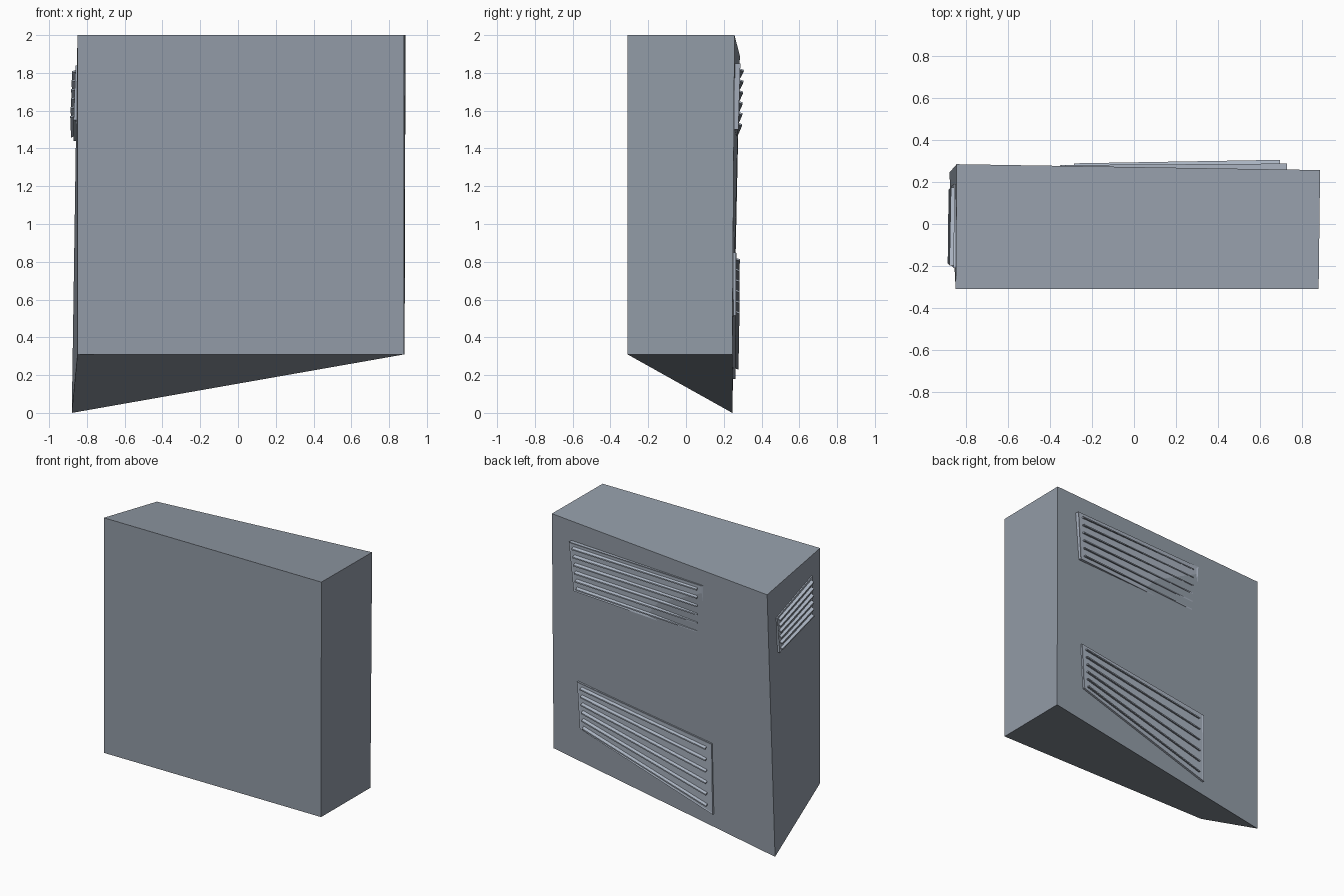
import bpy
import bmesh
from mathutils import Vector

if "Cube" in bpy.data.objects:
    bpy.data.objects.remove(bpy.data.objects["Cube"])


def paint(name, rgb):
    mat = bpy.data.materials.new(name)
    mat.diffuse_color = (*rgb, 1)
    mat.use_nodes = True
    mat.node_tree.nodes["Principled BSDF"].inputs["Base Color"].default_value = mat.diffuse_color
    return mat


BODY = paint("slate_grey", (.29, .33, .385))
VENT = paint("light_slate_grey", (.40, .45, .53))


def make_object(name, bm, mat):
    bmesh.ops.recalc_face_normals(bm, faces=bm.faces)
    mesh = bpy.data.meshes.new(name)
    bm.to_mesh(mesh)
    bm.free()
    mesh.materials.append(mat)
    obj = bpy.data.objects.new(name, mesh)
    bpy.context.collection.objects.link(obj)
    return obj


def hexahedron(bm, a, b):
    """Solid between two matching four-point loops; returns the second cap."""
    va = [bm.verts.new(p) for p in a]
    vb = [bm.verts.new(p) for p in b]
    bm.faces.new(va[::-1])
    cap = bm.faces.new(vb)
    for i in range(4):
        j = (i + 1) % 4
        bm.faces.new((va[i], va[j], vb[j], vb[i]))
    return cap


# Cabinet body: box with slanted underside, starting loops at front right
bm = bmesh.new()
hexahedron(bm,
           [(.878, -.31, .31), (.882, .245, .31), (-.88, .245, 0), (-.85, -.31, .31)],
           [(.88, -.31, 2), (.887, .257, 2), (-.845, .285, 1.89), (-.85, -.31, 2)])
make_object("cabinet_body", bm, BODY)


def vent(name, corners, out, slats=6, far=.7):
    """Louvred vent; corners of the outer rim: top start, top end, bottom end, bottom start.
    far scales how much the slats stick out at their end."""
    ts, te, be, bs = [Vector(c) for c in corners]
    out = Vector(out)

    # Rimmed back plate
    bm = bmesh.new()
    rim = [ts, te, be, bs]
    cap = hexahedron(bm, [p - out * .03 for p in rim], rim)
    bmesh.ops.recalc_face_normals(bm, faces=bm.faces)
    bmesh.ops.inset_region(bm, faces=[cap], thickness=.016)
    for v in cap.verts:
        v.co -= out * .003
    make_object(name + "_plate", bm, VENT)

    # Tilted slats fanned between the two ends
    bm = bmesh.new()
    up = Vector((0, 0, 1))
    profile = [(-.02, .012), (.019, -.001), (.019, -.010), (-.02, .003)]
    for i in range(slats):
        f = .09 + .82 * i / (slats - 1)
        p, q = ts.lerp(bs, f), te.lerp(be, f)
        p, q = p.lerp(q, .03), p.lerp(q, .96)
        hexahedron(bm, [p + out * o + up * h for o, h in profile],
                   [q + out * o * far + up * h for o, h in profile])
    make_object(name + "_slats", bm, VENT)


# Back vents and the vent on the left side
vent("upper_back_vent", [(.73, .288, 1.85), (-.33, .281, 1.815),
                         (-.32, .262, 1.44), (.70, .277, 1.50)], (0, 1, 0), far=.5)
vent("lower_back_vent", [(.68, .266, .85), (-.39, .267, .69),
                         (-.395, .262, .18), (.66, .264, .515)], (0, 1, 0), far=.8)
vent("side_vent", [(-.860, -.21, 1.84), (-.858, .19, 1.69),
                   (-.872, .18, 1.44), (-.870, -.20, 1.55)], (-1, 0, 0))
